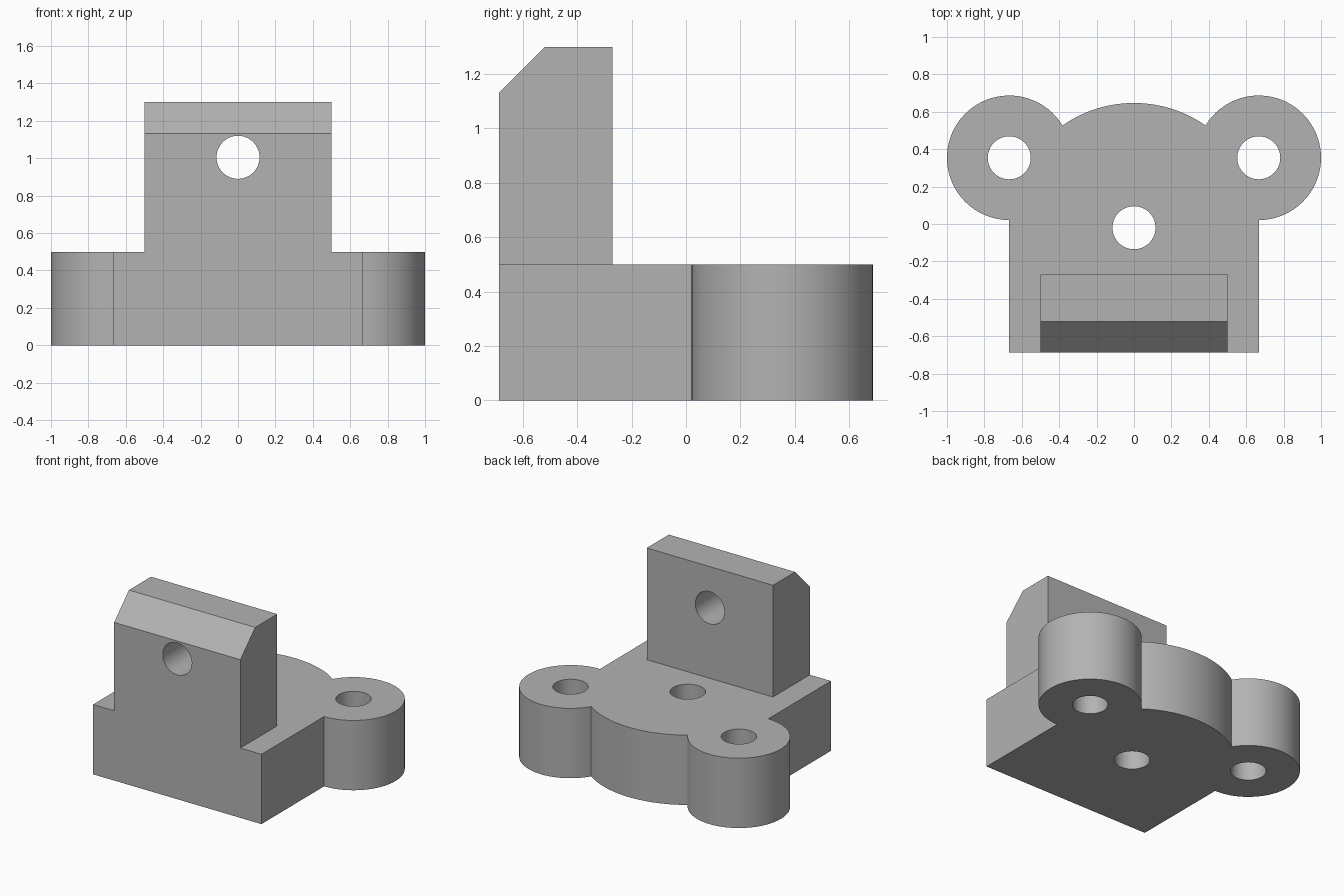
import bpy, bmesh
from math import sin, cos, acos, atan2, hypot, radians, pi
from mathutils import Matrix, Vector

if "Cube" in bpy.data.objects:
    bpy.data.objects.remove(bpy.data.objects["Cube"])

FRONT = -0.687
HALF = 0.667                       # half width of the block, radius of its round back
MID_Y = FRONT + HALF               # centre of the round back and of the middle hole
EAR_X, EAR_Y, EAR_R = HALF, 0.354, 0.333
BASE_H, TOP = 0.5, 1.3
HOLE_R = 0.115

grey = bpy.data.materials.new("plain grey")
grey.use_nodes = True
grey.diffuse_color = (0.45, 0.45, 0.45, 1)
grey.node_tree.nodes["Principled BSDF"].inputs["Base Color"].default_value = (0.45, 0.45, 0.45, 1)


def arc(cx, cy, r, a0, a1, n):
    return [(cx + r * cos(a0 + (a1 - a0) * i / n),
             cy + r * sin(a0 + (a1 - a0) * i / n)) for i in range(n + 1)]


def prism(name, points, direction):
    """Sweep a closed outline of 3D points along a direction."""
    bm = bmesh.new()
    face = bm.faces.new([bm.verts.new(p) for p in points])
    swept = bmesh.ops.extrude_face_region(bm, geom=[face])["geom"]
    bmesh.ops.translate(bm, vec=Vector(direction),
                        verts=[g for g in swept if isinstance(g, bmesh.types.BMVert)])
    bmesh.ops.recalc_face_normals(bm, faces=bm.faces)
    return finish(name, bm)


def rod(name, centre, turn):
    """Long round cutter for a through hole."""
    bm = bmesh.new()
    bmesh.ops.create_cone(bm, cap_ends=True, segments=64, radius1=HOLE_R, radius2=HOLE_R, depth=1.2,
                          matrix=Matrix.Translation(centre) @ Matrix.Rotation(turn, 4, "X"))
    return finish(name, bm)


def finish(name, bm):
    mesh = bpy.data.meshes.new(name)
    bm.to_mesh(mesh)
    bm.free()
    mesh.materials.append(grey)
    obj = bpy.data.objects.new(name, mesh)
    bpy.context.collection.objects.link(obj)
    return obj


def combine(target, other, operation):
    """Apply a boolean and remove the helper."""
    bpy.context.view_layer.objects.active = target
    mod = target.modifiers.new("combine", "BOOLEAN")
    mod.operation, mod.solver, mod.object = operation, "EXACT", other
    bpy.ops.object.modifier_apply(modifier=mod.name)
    bpy.data.objects.remove(other)


# Base outline: right half from the front corner round the ear to the middle of the back
dx, dy = EAR_X, EAR_Y - MID_Y
dist = hypot(dx, dy)
meet = atan2(dy, dx) + acos((dist**2 + HALF**2 - EAR_R**2) / (2 * dist * HALF))
mx, my = HALF * cos(meet), MID_Y + HALF * sin(meet)
ear_end = atan2(my - EAR_Y, mx - EAR_X)
half = [(HALF, FRONT)]
half += arc(EAR_X, EAR_Y, EAR_R, -pi / 2, ear_end, 48)
half += arc(0, MID_Y, HALF, meet, pi / 2, 16)[1:]
outline = half + [(-x, y) for x, y in reversed(half[:-1])]
bracket = prism("bracket", [(x, y, 0) for x, y in outline], (0, 0, BASE_H))

# Upright plate with a sloped front top edge
side = [(FRONT, BASE_H), (-0.27, BASE_H), (-0.27, TOP), (-0.52, TOP), (FRONT, 1.133)]
upright = prism("upright_plate", [(-0.5, y, z) for y, z in side], (1, 0, 0))
combine(bracket, upright, "UNION")

# Bolt holes through the base and the upright plate
for centre, turn in [((EAR_X, EAR_Y, 0.25), 0), ((-EAR_X, EAR_Y, 0.25), 0),
                     ((0, MID_Y, 0.25), 0), ((0, -0.5, 1.005), pi / 2)]:
    combine(bracket, rod("hole_cutter", centre, turn), "DIFFERENCE")

# Smooth curved walls, sharp edges elsewhere
bpy.ops.object.select_all(action="DESELECT")
bracket.select_set(True)
bpy.context.view_layer.objects.active = bracket
bpy.ops.object.shade_smooth_by_angle(angle=radians(30))
